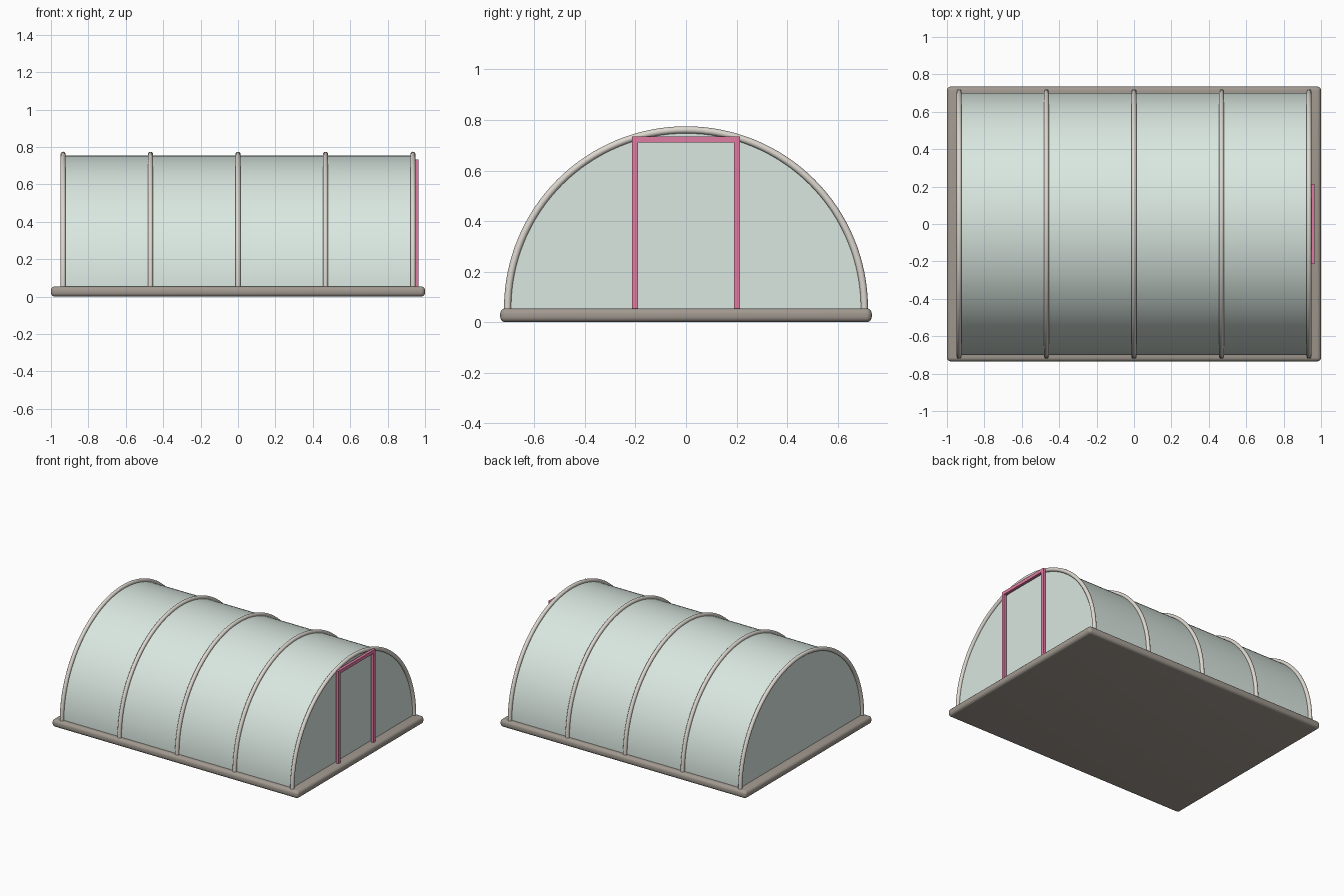
import bpy, bmesh, math

if "Cube" in bpy.data.objects:
    bpy.data.objects.remove(bpy.data.objects["Cube"])

Z0, R = 0.055, 0.70


def material(name, color):
    m = bpy.data.materials.new(name)
    m.diffuse_color = color
    m.use_nodes = True
    m.node_tree.nodes["Principled BSDF"].inputs["Base Color"].default_value = m.diffuse_color
    return m


COVER = material("film", (0.70, 0.80, 0.75, 0.6))
HOOP = material("hoop_metal", (0.72, 0.68, 0.62, 1))
BASE = material("base_stone", (0.36, 0.32, 0.28, 1))
PINK = material("door_pink", (0.75, 0.20, 0.37, 1))


def smooth(ob, angle=35):
    bpy.ops.object.select_all(action='DESELECT')
    ob.select_set(True)
    bpy.context.view_layer.objects.active = ob
    bpy.ops.object.shade_smooth_by_angle(angle=math.radians(angle))


def from_bmesh(name, bm, mat):
    bmesh.ops.recalc_face_normals(bm, faces=bm.faces)
    me = bpy.data.meshes.new(name)
    bm.to_mesh(me)
    bm.free()
    ob = bpy.data.objects.new(name, me)
    bpy.context.collection.objects.link(ob)
    me.materials.append(mat)
    return ob


def box(name, lo, hi, mat, bevel=0, segments=1):
    bm = bmesh.new()
    bmesh.ops.create_cube(bm, size=1)
    for v in bm.verts:
        v.co = [(a + b) / 2 + c * (b - a) for a, b, c in zip(lo, hi, v.co)]
    if bevel:
        bmesh.ops.bevel(bm, geom=bm.edges[:], offset=bevel, segments=segments,
                        profile=0.5, affect='EDGES')
    ob = from_bmesh(name, bm, mat)
    if bevel:
        smooth(ob)
    return ob


def arc(r, n=64):
    return [(r * math.cos(math.pi * i / n), Z0 + r * math.sin(math.pi * i / n))
            for i in range(n + 1)]


# Rounded base slab
box("base", (-1, -0.735, 0), (1, 0.735, 0.055), BASE, 0.022, 5)

# Half-round cover with closed ends, sunk slightly into the base
bm = bmesh.new()
profile = [(R, 0.04)] + arc(R) + [(-R, 0.04)]
face = bm.faces.new([bm.verts.new((-0.932, y, z)) for y, z in profile])
ext = bmesh.ops.extrude_face_region(bm, geom=[face], use_keep_orig=True)
bmesh.ops.translate(bm, vec=(1.864, 0, 0),
                    verts=[g for g in ext["geom"] if isinstance(g, bmesh.types.BMVert)])
smooth(from_bmesh("cover", bm, COVER))


# Five tube hoops
def hoop(name, x, r=0.706, tube=0.014, sides=12):
    bm = bmesh.new()
    rings = []
    path = [(0, 0.03)] + [(math.pi * i / 64, None) for i in range(65)] + [(math.pi, 0.03)]
    for a, foot in path:
        ring = []
        for j in range(sides):
            t = 2 * math.pi * j / sides
            d = r + tube * math.cos(t)
            z = foot if foot is not None else Z0 + d * math.sin(a)
            ring.append(bm.verts.new((x + tube * math.sin(t), d * math.cos(a), z)))
        rings.append(ring)
    for p, q in zip(rings, rings[1:]):
        for j in range(sides):
            k = (j + 1) % sides
            bm.faces.new((p[j], p[k], q[k], q[j]))
    bm.faces.new(rings[0])
    bm.faces.new(rings[-1])
    smooth(from_bmesh(name, bm, HOOP))


for i in range(5):
    hoop(f"hoop_{i + 1}", -0.935 + i * 0.4675)

# Door frame on the right end
for side, y in (("left", -0.202), ("right", 0.202)):
    box(f"door_post_{side}", (0.945, y - 0.012, 0.045), (0.966, y + 0.012, 0.71), PINK)
box("door_header", (0.945, -0.214, 0.71), (0.966, 0.214, 0.734), PINK)
